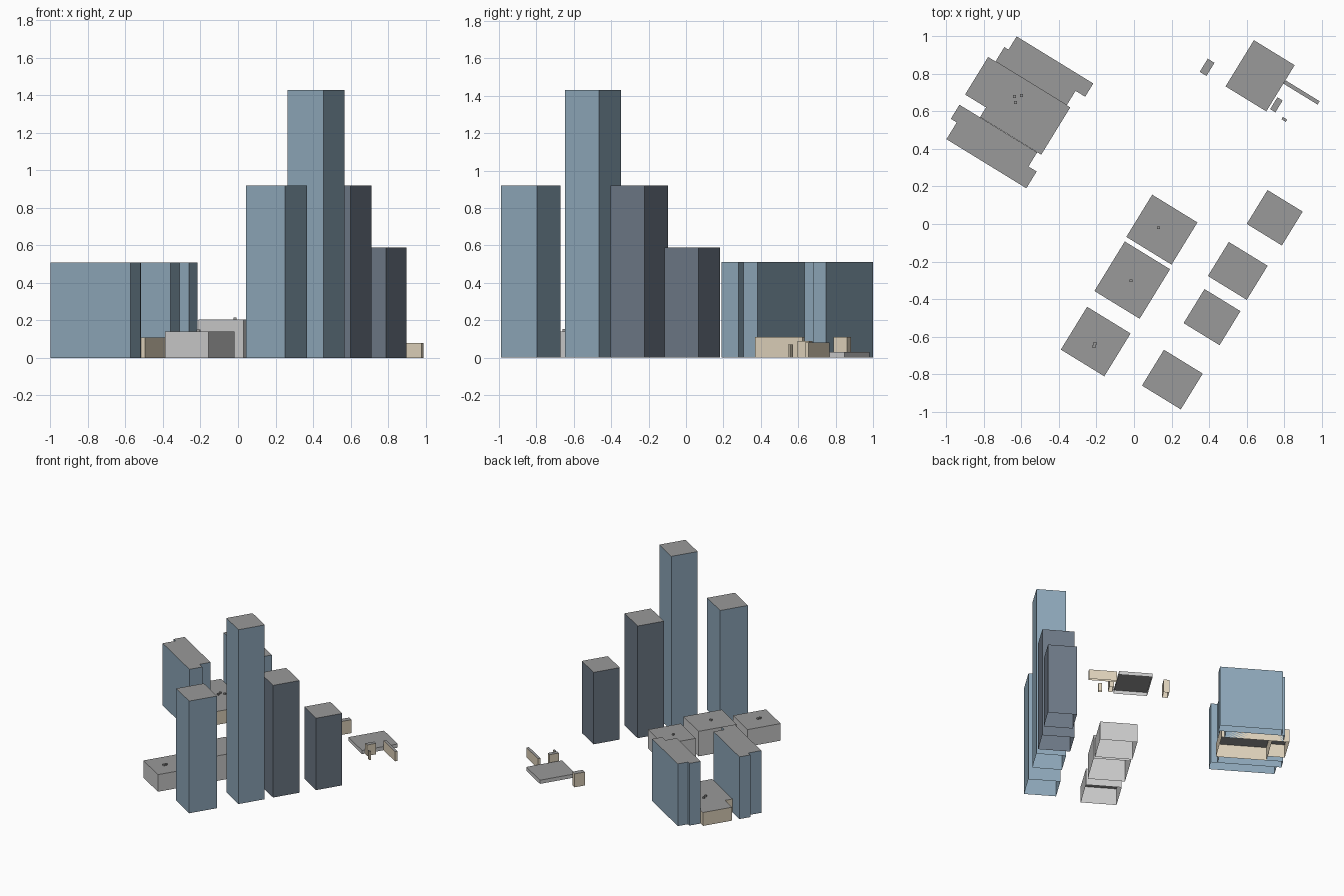
import bpy, bmesh, math
from mathutils import Matrix

if "Cube" in bpy.data.objects:
    bpy.data.objects.remove(bpy.data.objects["Cube"])

# The street grid is turned clockwise from the world axes
GRID = Matrix.Rotation(math.radians(-31.55), 4, 'Z')


def material(name, r, g, b):
    m = bpy.data.materials.new(name)
    m.diffuse_color = (r, g, b, 1)
    m.use_nodes = True
    m.node_tree.nodes["Principled BSDF"].inputs["Base Color"].default_value = m.diffuse_color
    return m


BLUE = material("blue_glass", 0.27, 0.39, 0.49)
SLATE = material("slate_wall", 0.155, 0.19, 0.24)
STONE = material("pale_grey_wall", 0.53, 0.53, 0.53)
TAN = material("tan_wall", 0.74, 0.65, 0.50)
ROOF = material("grey_roof", 0.32, 0.32, 0.32)


def shell(name, blocks, h, wall, base=0.0, frame=GRID):
    """Walls and flat roofs over (u0, u1, v0, v1) footprints, open underneath."""
    bm = bmesh.new()
    for u0, u1, v0, v1 in blocks:
        plan = [(u0, v0), (u1, v0), (u1, v1), (u0, v1)]
        low = [bm.verts.new((u, v, base)) for u, v in plan]
        top = [bm.verts.new((u, v, base + h)) for u, v in plan]
        for i in range(4):
            j = (i + 1) % 4
            bm.faces.new((low[i], low[j], top[j], top[i]))
        bm.faces.new(top).material_index = 1
    bm.transform(frame)
    mesh = bpy.data.meshes.new(name)
    bm.to_mesh(mesh)
    bm.free()
    mesh.materials.append(wall)
    mesh.materials.append(ROOF)
    ob = bpy.data.objects.new(name, mesh)
    bpy.context.collection.objects.link(ob)
    return ob


# Row of four towers
shell("short_slate_tower", [(0.512, 0.732, 0.315, 0.527)], 0.59, SLATE)
shell("tall_slate_tower", [(0.481, 0.724, -0.030, 0.183)], 0.92, SLATE)
shell("tallest_blue_tower", [(0.502, 0.727, -0.312, -0.099)], 1.43, BLUE)
shell("end_blue_tower", [(0.487, 0.730, -0.712, -0.488)], 0.92, BLUE)

# Row of low grey halls
shell("north_hall", [(0.001, 0.284, -0.080, 0.184)], 0.155, STONE)
shell("middle_hall", [(0.007, 0.290, -0.415, -0.105)], 0.205, STONE)
shell("south_hall", [(0.018, 0.290, -0.775, -0.507)], 0.14, STONE)

# Twin slab blocks, each made of two staggered slabs, with a podium between
shell("south_twin_block", [(-1.089, -0.589, -0.138, -0.033),
                           (-1.126, -0.640, -0.033, 0.055)], 0.51, BLUE)
shell("north_twin_block", [(-1.083, -0.637, 0.352, 0.442),
                           (-1.057, -0.577, 0.442, 0.525)], 0.51, BLUE)
shell("twin_podium", [(-0.998, -0.615, 0.056, 0.352),
                      (-1.129, -0.998, 0.117, 0.352)], 0.11, TAN)

# Low pavilion with small outbuildings and a wall
shell("pavilion", [(0.032, 0.287, 0.881, 1.170)], 0.03, STONE)
shell("west_kiosk", [(-0.126, -0.084, 0.875, 0.957)], 0.11, TAN)
shell("long_wall", [(0.288, 0.501, 1.055, 1.076)], 0.08, TAN)
shell("east_kiosk", [(0.298, 0.331, 0.902, 0.976)], 0.09, TAN)
shell("gate_post", [(0.378, 0.405, 0.888, 0.902)], 0.07, TAN)

# Small roof units, square to the world axes
units = [(0.13, -0.02, 0.155), (-0.015, -0.303, 0.205),
         (-0.207, -0.637, 0.14), (-0.213, -0.653, 0.14),
         (-0.637, 0.68, 0.11), (-0.60, 0.685, 0.11), (-0.633, 0.648, 0.11)]
for n, (x, y, z) in enumerate(units):
    shell(f"roof_unit_{n + 1}", [(x - 0.008, x + 0.008, y - 0.007, y + 0.007)],
          0.012, ROOF, z, Matrix.Identity(4))
